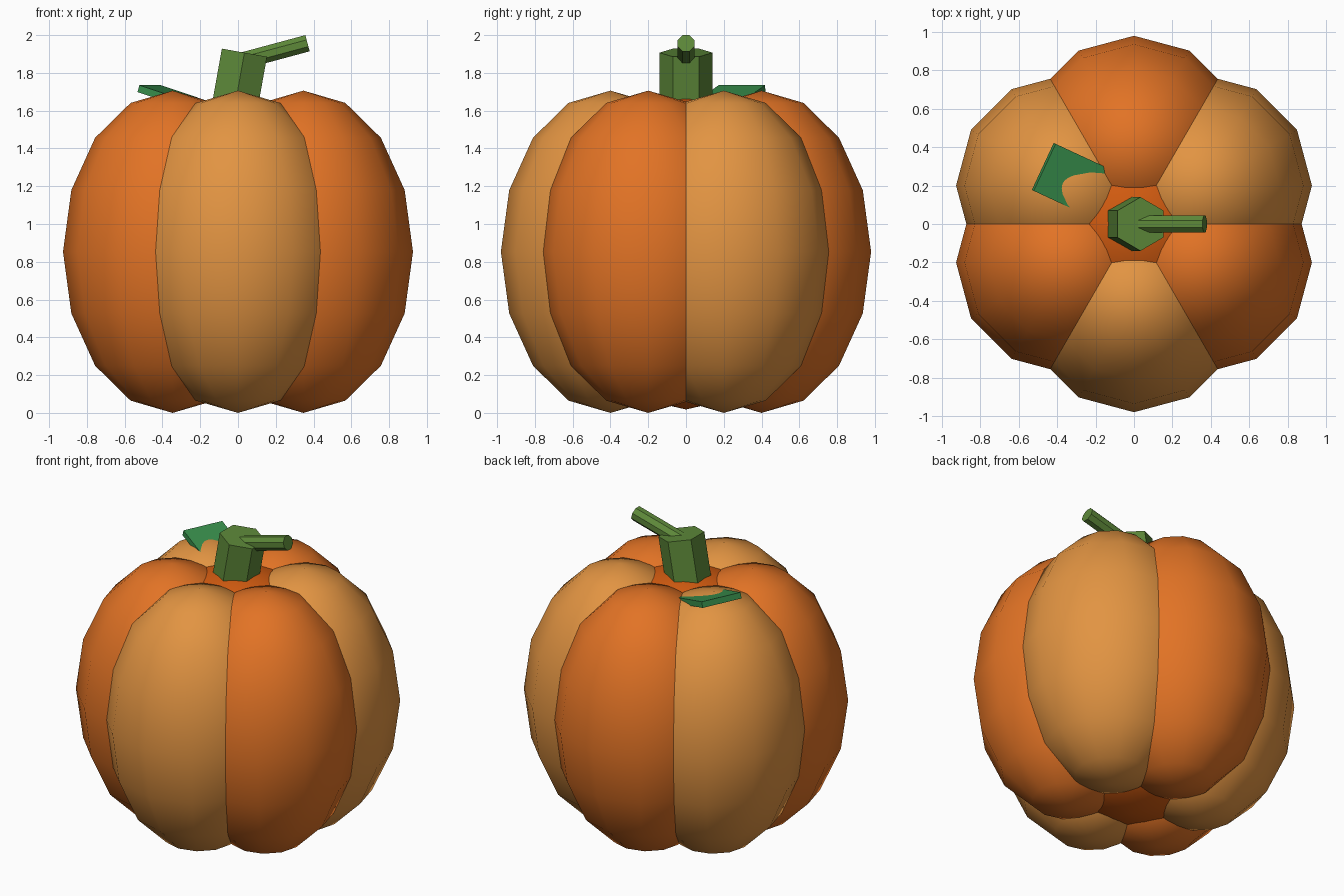
import bpy
from math import sin, cos, radians, pi
from mathutils import Vector, Matrix

if "Cube" in bpy.data.objects:
    bpy.data.objects.remove(bpy.data.objects["Cube"])


def material(name, r, g, b):
    lin = [((c / 255 + 0.055) / 1.055) ** 2.4 for c in (r, g, b)]
    m = bpy.data.materials.new(name)
    m.diffuse_color = (*lin, 1)
    m.use_nodes = True
    m.node_tree.nodes["Principled BSDF"].inputs["Base Color"].default_value = m.diffuse_color
    return m


deep_orange = material("deep orange", 226, 115, 37)
light_orange = material("light orange", 226, 148, 66)
core_orange = material("core orange", 210, 91, 16)
stem_green = material("stem green", 93, 136, 57)
leaf_green = material("leaf green", 56, 142, 76)


def finish(name, mat, smooth=False):
    ob = bpy.context.object
    ob.name = name
    ob.data.materials.append(mat)
    if smooth:
        bpy.ops.object.shade_smooth()
    return ob


def ellipsoid(name, loc, radius, half_height, mat):
    bpy.ops.mesh.primitive_uv_sphere_add(segments=12, ring_count=8, radius=1, location=loc)
    bpy.context.object.scale = (radius, radius, half_height)
    return finish(name, mat, True)


def rod(name, start, end, radius, sides, mat, twist=0):
    # straight prism between two points
    a, b = Vector(start), Vector(end)
    bpy.ops.mesh.primitive_cylinder_add(vertices=sides, radius=radius, depth=(b - a).length)
    ob = finish(name, mat)
    ob.data.transform(Matrix.Rotation(twist, 4, 'Z'))
    tilt = (b - a).angle(Vector((0, 0, 1)))
    ob.rotation_euler = (0, tilt, 0)
    ob.location = (a + b) / 2
    return ob


MID = 0.853

# inner core seen at the top and bottom hollows
ellipsoid("core", (0, 0, MID), 0.72, 0.835, core_orange)

# six overlapping lobes in alternating colours
for i in range(6):
    a = radians(30 + 60 * i)
    mat = deep_orange if i % 2 else light_orange
    ellipsoid(f"lobe_{i + 1}", (0.4 * cos(a), 0.4 * sin(a), MID), 0.58, 0.853, mat)

# leaning six-sided stem and its curled tip
rod("stem", (-0.021, 0, 1.6), (0.034, 0, 1.907), 0.14, 6, stem_green)
rod("stem_tip", (0.0, 0, 1.858), (0.368, 0, 1.957), 0.048, 8, stem_green, pi / 8)

# flat leaf, its inner end sunk into a lobe
bpy.ops.mesh.primitive_cube_add(size=1)
leaf = finish("leaf", leaf_green)
# local origin at the middle of the outer top edge
leaf.data.transform(Matrix.Diagonal((0.35, 0.27, 0.038, 1)) @ Matrix.Translation((0.5, 0, -0.5)))
leaf.rotation_euler = (0, radians(17), radians(-25))
leaf.location = (-0.465, 0.295, 1.735)
